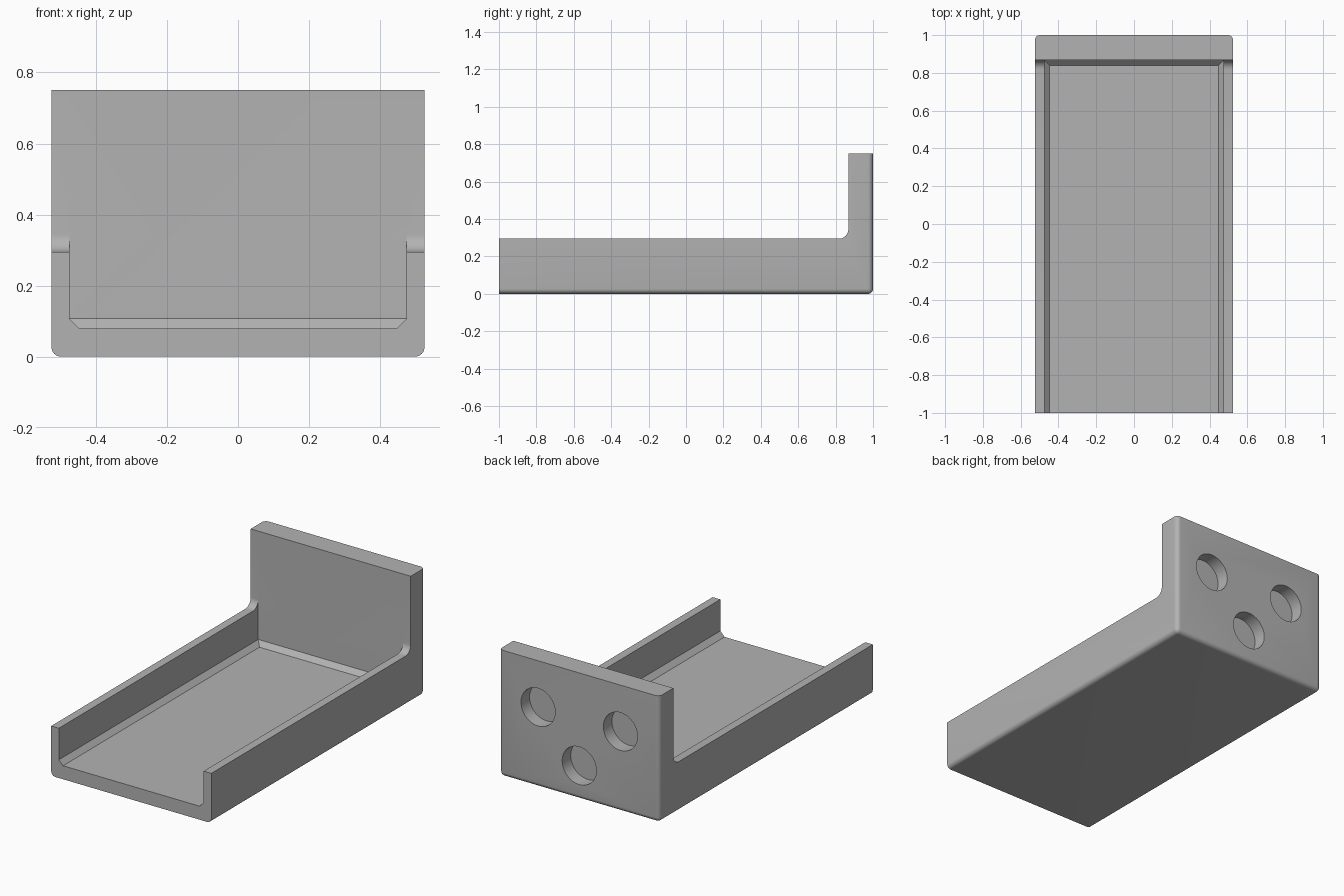
import bpy
import bmesh
from math import sin, cos, pi, radians
from mathutils import Matrix

if "Cube" in bpy.data.objects:
    bpy.data.objects.remove(bpy.data.objects["Cube"])

HALF_W, INNER_W = 0.525, 0.475
WALL_TOP, PLATE_TOP, FLOOR = 0.295, 0.75, 0.08
PLATE_Y = 0.868
FILLET, ROUND, CHAMFER = 0.05, 0.027, 0.028

grey = bpy.data.materials.new("plain grey")
grey.use_nodes = True
colour = (0.45, 0.45, 0.45, 1)
grey.diffuse_color = colour
grey.node_tree.nodes["Principled BSDF"].inputs["Base Color"].default_value = colour


def make_object(name, bm):
    bmesh.ops.recalc_face_normals(bm, faces=bm.faces)
    mesh = bpy.data.meshes.new(name)
    bm.to_mesh(mesh)
    bm.free()
    mesh.materials.append(grey)
    obj = bpy.data.objects.new(name, mesh)
    bpy.context.collection.objects.link(obj)
    return obj


def extrude_profile(points, half_width):
    """Solid with a side outline in y and z, centred on x."""
    bm = bmesh.new()
    face = bm.faces.new([bm.verts.new((-half_width, y, z)) for y, z in points])
    out = bmesh.ops.extrude_face_region(bm, geom=[face])
    moved = [v for v in out["geom"] if isinstance(v, bmesh.types.BMVert)]
    bmesh.ops.translate(bm, verts=moved, vec=(2 * half_width, 0, 0))
    return bm


def bevel_where(bm, rule, offset, segments):
    edges = [e for e in bm.edges if rule(*(e.verts[0].co + e.verts[1].co) / 2)]
    bmesh.ops.bevel(bm, geom=edges, offset=offset, segments=segments,
                    profile=0.5, affect='EDGES')


# Tray body: L-shaped side outline with a fillet under the end plate
arc = [(PLATE_Y - FILLET + FILLET * sin(a), WALL_TOP + FILLET - FILLET * cos(a))
       for a in (i * pi / 20 for i in range(11))]
outline = [(-1, 0), (1, 0), (1, PLATE_TOP), (PLATE_Y, PLATE_TOP)]
outline += arc[::-1] + [(-1, WALL_TOP)]
bm = extrude_profile(outline, HALF_W)


def outer_edge(x, y, z):
    on_side = abs(x) > HALF_W - 0.01
    bottom = z < 0.001 and y > -0.9
    upright = on_side and y > 0.999
    return bottom or upright


bevel_where(bm, outer_edge, ROUND, 6)
body = make_object("tray_body", bm)

# Channel cutter: open at the front, chamfered where it meets the floor
channel = [(-1.2, FLOOR), (PLATE_Y, FLOOR), (PLATE_Y, 1), (-1.2, 1)]
bm = extrude_profile(channel, INNER_W)
bevel_where(bm, lambda x, y, z: z < FLOOR + 0.001 and y > -1.1, CHAMFER, 1)
cutters = [make_object("channel_cutter", bm)]

# Round blind pockets in the back of the end plate
DEPTH = 0.08
for x, z in ((-0.27, 0.475), (0.27, 0.475), (0, 0.2)):
    bm = bmesh.new()
    bmesh.ops.create_cone(
        bm, cap_ends=True, segments=48, radius1=0.112, radius2=0.112, depth=2 * DEPTH,
        matrix=Matrix.Translation((x, 1, z)) @ Matrix.Rotation(pi / 2, 4, 'X'))
    cutters.append(make_object("pocket_cutter", bm))

# Apply the cuts
bpy.context.view_layer.objects.active = body
for cutter in cutters:
    cutter.hide_render = True
    cut = body.modifiers.new("cut", 'BOOLEAN')
    cut.operation = 'DIFFERENCE'
    cut.solver = 'EXACT'
    cut.object = cutter
    bpy.ops.object.modifier_apply(modifier=cut.name)
    bpy.data.objects.remove(cutter)

bpy.ops.object.select_all(action='DESELECT')
body.select_set(True)
bpy.ops.object.shade_smooth_by_angle(angle=radians(30))
